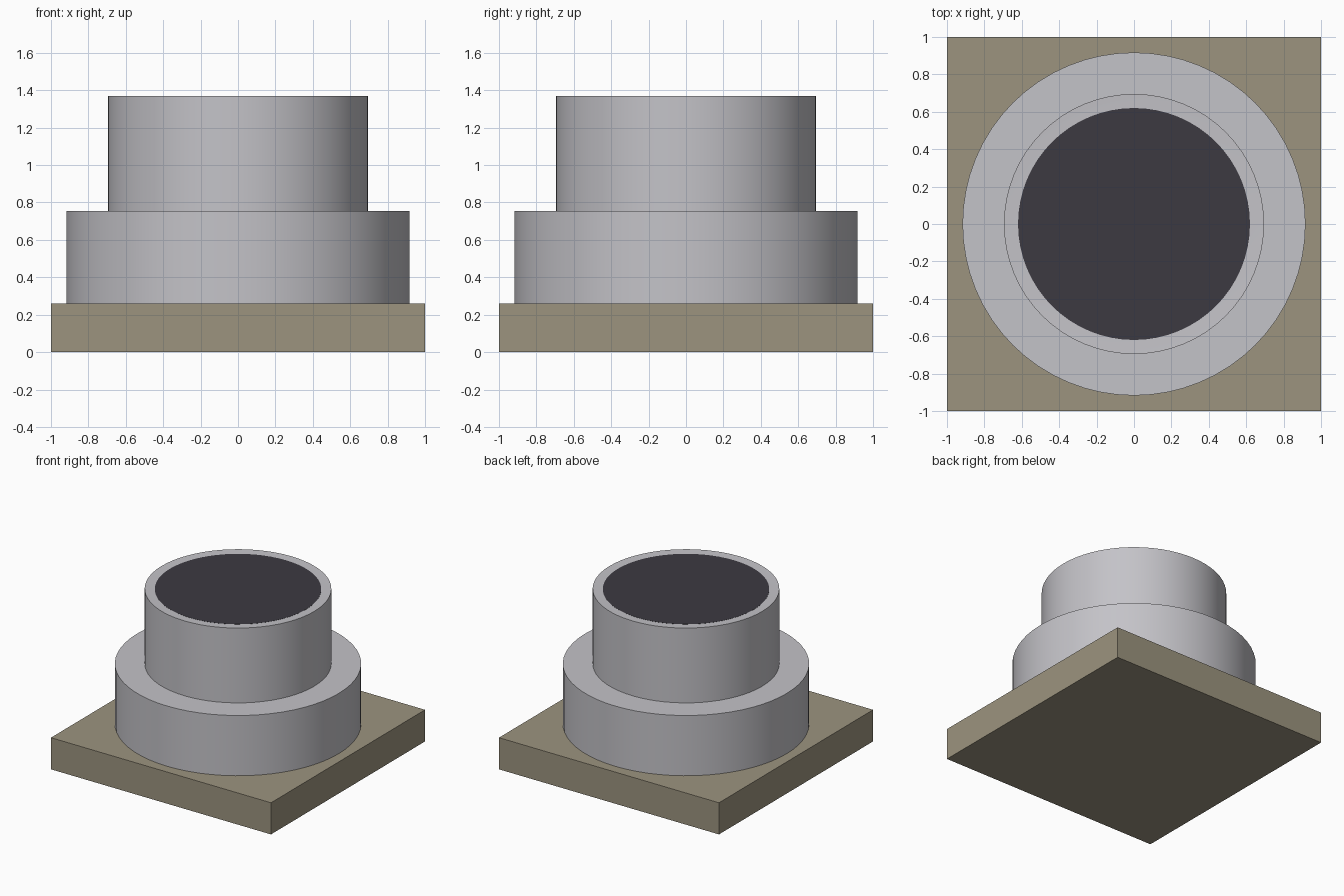
import bpy
import bmesh
import math

cube = bpy.data.objects.get("Cube")
if cube:
    bpy.data.objects.remove(cube, do_unlink=True)


def material(name, rgb):
    """Flat material from sRGB 0-255 values."""
    lin = [((c / 255 + 0.055) / 1.055) ** 2.4 for c in rgb] + [1.0]
    mat = bpy.data.materials.new(name)
    mat.use_nodes = True
    mat.diffuse_color = lin
    mat.node_tree.nodes["Principled BSDF"].inputs["Base Color"].default_value = lin
    return mat


def add_object(name, bm, mat):
    bmesh.ops.recalc_face_normals(bm, faces=bm.faces)
    mesh = bpy.data.meshes.new(name)
    bm.to_mesh(mesh)
    bm.free()
    mesh.materials.append(mat)
    obj = bpy.data.objects.new(name, mesh)
    bpy.context.collection.objects.link(obj)
    return obj


def turned(name, profile, mat, segments=64):
    """Spin a (radius, z) profile around the z axis."""
    bm = bmesh.new()
    verts = [bm.verts.new((r, 0, z)) for r, z in profile]
    edges = [bm.edges.new(pair) for pair in zip(verts, verts[1:])]
    bmesh.ops.spin(bm, geom=verts + edges, axis=(0, 0, 1), cent=(0, 0, 0),
                   angle=2 * math.pi, steps=segments)
    bmesh.ops.remove_doubles(bm, verts=bm.verts, dist=1e-4)
    obj = add_object(name, bm, mat)
    bpy.ops.object.select_all(action='DESELECT')
    obj.select_set(True)
    bpy.context.view_layer.objects.active = obj
    bpy.ops.object.shade_smooth_by_angle(angle=math.radians(30))
    return obj


tan = material("khaki base", (156, 148, 127))
grey = material("light grey metal", (196, 195, 200))
dark = material("dark charcoal", (60, 58, 65))

BASE_TOP, FLANGE_TOP, RIM = 0.26, 0.755, 1.37

# Square base slab
bm = bmesh.new()
bmesh.ops.create_cube(bm, size=1)
bmesh.ops.scale(bm, vec=(2, 2, BASE_TOP), verts=bm.verts)
bmesh.ops.translate(bm, vec=(0, 0, BASE_TOP / 2), verts=bm.verts)
add_object("base_plate", bm, tan)

# Wide lower drum and narrower upper barrel with a faintly dished rim
turned("lower_drum", [(0, BASE_TOP), (0.917, BASE_TOP),
                      (0.917, FLANGE_TOP), (0, FLANGE_TOP)], grey)
turned("upper_barrel", [(0, FLANGE_TOP), (0.695, FLANGE_TOP), (0.695, RIM),
                        (0.62, RIM - 0.004), (0, RIM - 0.012)], grey)

# Dark disc closing the mouth of the barrel
turned("dark_disc", [(0, RIM - 0.010), (0.62, RIM - 0.010),
                     (0.62, RIM - 0.003), (0, RIM - 0.003)], dark)
